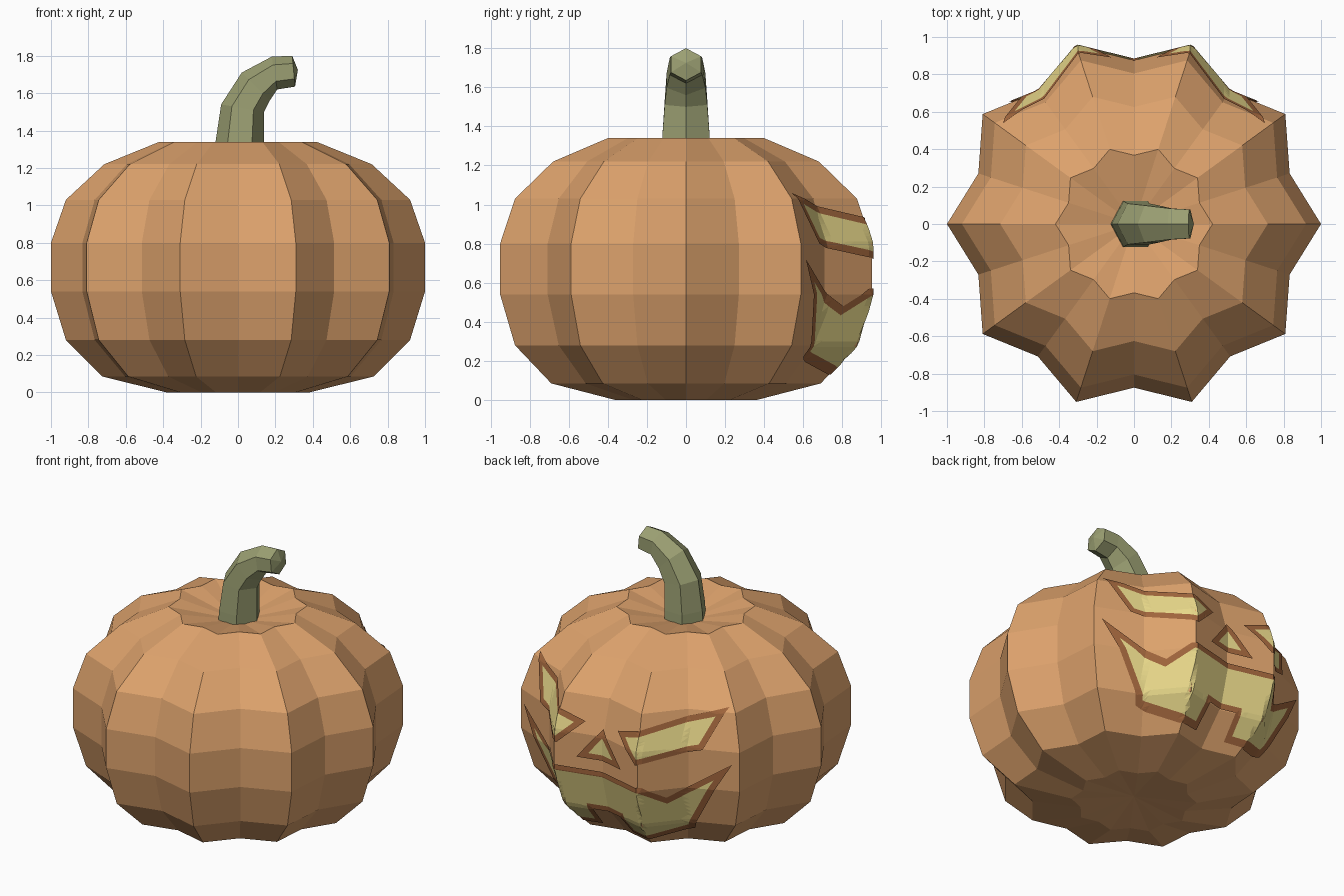
import bpy, bmesh
from math import sin, cos, pi
from mathutils import Vector
from mathutils.bvhtree import BVHTree

if "Cube" in bpy.data.objects:
    bpy.data.objects.remove(bpy.data.objects["Cube"])


def material(name, rgb):
    m = bpy.data.materials.new(name)
    m.diffuse_color = (*rgb, 1)
    m.use_nodes = True
    m.node_tree.nodes["Principled BSDF"].inputs["Base Color"].default_value = m.diffuse_color
    return m


ORANGE = material("rind", (0.72, 0.36, 0.15))
GREEN = material("stem_green", (0.33, 0.35, 0.17))
YELLOW = material("glow", (0.80, 0.68, 0.25))
BROWN = material("cut_edge", (0.35, 0.13, 0.045))


def finish(name, bm, mats):
    me = bpy.data.meshes.new(name)
    bm.to_mesh(me)
    bm.free()
    for m in mats:
        me.materials.append(m)
    ob = bpy.data.objects.new(name, me)
    bpy.context.collection.objects.link(ob)
    return ob


def skin(bm, rings):
    for a, b in zip(rings, rings[1:]):
        n = len(a)
        for i in range(n):
            j = (i + 1) % n
            bm.faces.new((a[i], a[j], b[j], b[i]))


# Pumpkin body: ten ridges, faceted rings, sunken top and bottom
PROFILE = [(0.38, 0.0), (0.725, 0.085), (0.92, 0.28), (1.0, 0.54),
           (1.0, 0.80), (0.92, 1.03), (0.715, 1.22), (0.42, 1.34)]
bm = bmesh.new()
rings = []
for r, z in PROFILE:
    rings.append([bm.verts.new((r * k * cos(i * pi / 10), r * k * sin(i * pi / 10), z))
                  for i in range(20) for k in [0.875 if i % 2 else 1.0]])
skin(bm, rings)
for ring, z in ((rings[0][::-1], 0.03), (rings[-1], 1.25)):
    c = bm.verts.new((0, 0, z))
    for i in range(20):
        bm.faces.new((ring[i], ring[(i + 1) % 20], c))
bmesh.ops.triangulate(bm, faces=bm.faces[:])
bmesh.ops.recalc_face_normals(bm, faces=bm.faces[:])
surface = BVHTree.FromBMesh(bm)
finish("pumpkin_body", bm, [ORANGE])

# Stem: bent hexagonal tube, each section given by its outer and inner edge (x, z)
SECTIONS = [((-0.13, 1.20), (0.14, 1.20)), ((-0.12, 1.34), (0.14, 1.34)),
            ((-0.09, 1.54), (0.14, 1.50)), ((0.02, 1.71), (0.17, 1.56)),
            ((0.18, 1.795), (0.21, 1.62)), ((0.29, 1.80), (0.305, 1.635))]
bm = bmesh.new()
rings = []
for (ax, az), (bx, bz) in SECTIONS:
    a, b = Vector((ax, 0, az)), Vector((bx, 0, bz))
    mid, half = (a + b) / 2, (b - a) / 2
    side = Vector((0, half.length * 1.08, 0))
    rings.append([bm.verts.new(mid + half * cos(i * pi / 3) + side * sin(i * pi / 3))
                  for i in range(6)])
skin(bm, rings)
bm.faces.new(rings[0][::-1])
tip = bm.verts.new((0.32, 0, 1.725))
for i in range(6):
    bm.faces.new((rings[-1][i], rings[-1][(i + 1) % 6], tip))
bmesh.ops.recalc_face_normals(bm, faces=bm.faces[:])
finish("stem", bm, [GREEN])


# Carved face on the back: outline in (x, z), inset rim, draped over the rind
def carve(name, pts, lift=0.01, step=0.03):
    bm = bmesh.new()
    f = bm.faces.new([bm.verts.new((x, 0, z)) for x, z in pts])
    f.normal_update()
    if f.normal.y < 0:
        f.normal_flip()
    rim = bmesh.ops.inset_individual(bm, faces=[f], thickness=0.036,
                                     use_even_offset=True)["faces"]
    for r in rim:
        r.material_index = 1
    bmesh.ops.triangulate(bm, faces=bm.faces[:])
    for axis in (Vector((1, 0, 0)), Vector((0, 0, 1))):
        for k in range(-30, 40):
            bmesh.ops.bisect_plane(bm, geom=bm.verts[:] + bm.edges[:] + bm.faces[:],
                                   dist=1e-5, plane_co=axis * (k * step), plane_no=axis)
    bmesh.ops.triangulate(bm, faces=bm.faces[:])
    for v in bm.verts:
        hit = surface.ray_cast(Vector((v.co.x, 3, v.co.z)), Vector((0, -1, 0)))[0]
        if hit:
            v.co.y = hit.y + lift
    bm.normal_update()
    finish(name, bm, [YELLOW, BROWN])


def mirrored(pts):
    return [(-x, z) for x, z in reversed(pts)]


EYE = [(0.70, 1.06), (0.12, 0.88), (0.29, 0.72), (0.60, 0.80)]
MOUTH = [(0.33, 0.57), (0.42, 0.48), (0.77, 0.72), (0.49, 0.22),
         (0.25, 0.13), (0.11, 0.135), (0.10, 0.28)]
carve("eye_left", EYE)
carve("eye_right", mirrored(EYE))
carve("nose", [(0, 0.85), (-0.165, 0.645), (0.165, 0.645)])
carve("mouth", MOUTH + mirrored(MOUTH))
